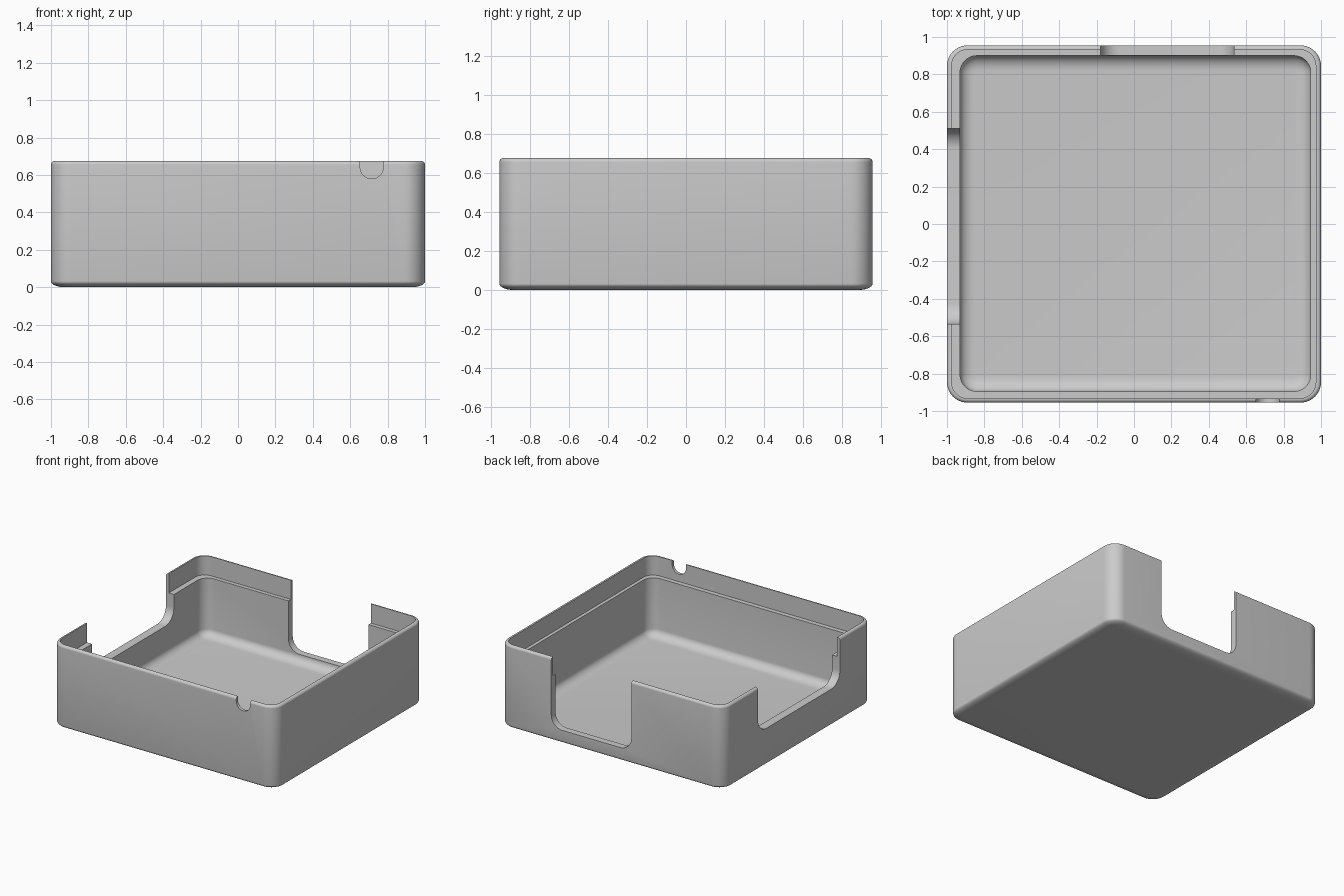
import bpy, bmesh, math

if "Cube" in bpy.data.objects:
    bpy.data.objects.remove(bpy.data.objects["Cube"])

grey = bpy.data.materials.new("light grey plastic")
grey.use_nodes = True
colour = (0.6, 0.6, 0.6, 1)
grey.diffuse_color = colour
grey.node_tree.nodes["Principled BSDF"].inputs["Base Color"].default_value = colour


def new_object(name, bm):
    bmesh.ops.recalc_face_normals(bm, faces=bm.faces)
    mesh = bpy.data.meshes.new(name)
    bm.to_mesh(mesh)
    bm.free()
    obj = bpy.data.objects.new(name, mesh)
    bpy.context.collection.objects.link(obj)
    mesh.materials.append(grey)
    return obj


def rounded_ring(bm, x0, x1, y0, y1, radius, z, steps=10):
    """Closed loop of vertices around a rounded rectangle."""
    centres = [(x1 - radius, y1 - radius), (x0 + radius, y1 - radius),
               (x0 + radius, y0 + radius), (x1 - radius, y0 + radius)]
    ring = []
    for corner, (cx, cy) in enumerate(centres):
        for i in range(steps + 1):
            a = math.pi / 2 * (corner + i / steps)
            ring.append(bm.verts.new((cx + radius * math.cos(a),
                                      cy + radius * math.sin(a), z)))
    return ring


def arc(width, height, steps=8):
    """Quarter ellipse: inset falls from width to 0 as height rises."""
    for i in range(steps + 1):
        a = math.pi / 2 * i / steps
        yield width * (1 - math.sin(a)), height * (1 - math.cos(a))


# Tray: rings run up the outside, over the rim, past the ledge, to the floor
OUTER = (-1, 1, -0.955, 0.955, 0.11)
LIP = (-0.975, 0.972, -0.932, 0.932, 0.085)
CAVITY = (-0.93, 0.945, -0.895, 0.9, 0.09)
TOP, LEDGE, FLOOR = 0.675, 0.52, 0.05
levels = [(OUTER, inset, z) for inset, z in arc(0.075, 0.032)]
levels += [(OUTER, inset, TOP - z) for inset, z in reversed(list(arc(0.02, 0.02)))]
levels += [(LIP, 0, TOP), (LIP, 0, LEDGE), (CAVITY, 0, LEDGE)]
levels += [(CAVITY, inset, FLOOR + z) for inset, z in reversed(list(arc(0.08, 0.06)))]

bm = bmesh.new()
rings = []
for (x0, x1, y0, y1, r), d, z in levels:
    rings.append(rounded_ring(bm, x0 + d, x1 - d, y0 + d, y1 - d, r - d, z))
for low, high in zip(rings, rings[1:]):
    for i in range(len(low)):
        j = (i + 1) % len(low)
        bm.faces.new((low[i], low[j], high[j], high[i]))
bm.faces.new(rings[0])
bm.faces.new(rings[-1])
tray = new_object("tray", bm)


def slot_cutter(name, low, high, bottom, radius, place):
    """Upright slot with rounded lower corners, pushed through one wall."""
    profile = [(low, 1), (high, 1)]
    for cx, start in ((high - radius, 0), (low + radius, -math.pi / 2)):
        for i in range(13):
            a = start - math.pi / 2 * i / 12
            profile.append((cx + radius * math.cos(a),
                            bottom + radius + radius * math.sin(a)))
    bm = bmesh.new()
    sides = [[bm.verts.new(place(u, depth, z)) for u, z in profile]
             for depth in (0.8, 1.2)]
    bmesh.ops.remove_doubles(bm, verts=bm.verts, dist=1e-5)
    sides = [[v for v in side if v.is_valid] for side in sides]
    near, far = sides
    bm.faces.new(near)
    bm.faces.new(far)
    for i in range(len(near)):
        j = (i + 1) % len(near)
        bm.faces.new((near[i], near[j], far[j], far[i]))
    cutter = new_object(name, bm)
    cutter.hide_render = True
    return cutter


cutters = [
    slot_cutter("back_slot", -0.18, 0.535, 0.115, 0.1, lambda u, d, z: (u, d, z)),
    slot_cutter("side_slot", -0.535, 0.51, 0.305, 0.11, lambda u, d, z: (-d, u, z)),
    slot_cutter("front_cable_notch", 0.653, 0.777, 0.58, 0.062,
                lambda u, d, z: (u, -d, z)),
]

# Cut the openings, then remove the cutters
bpy.context.view_layer.objects.active = tray
for cutter in cutters:
    cut = tray.modifiers.new(cutter.name, 'BOOLEAN')
    cut.operation = 'DIFFERENCE'
    cut.solver = 'EXACT'
    cut.object = cutter
    bpy.ops.object.modifier_apply(modifier=cut.name)
    bpy.data.objects.remove(cutter)

bpy.ops.object.select_all(action='DESELECT')
tray.select_set(True)
bpy.ops.object.shade_smooth_by_angle(angle=math.radians(35))
